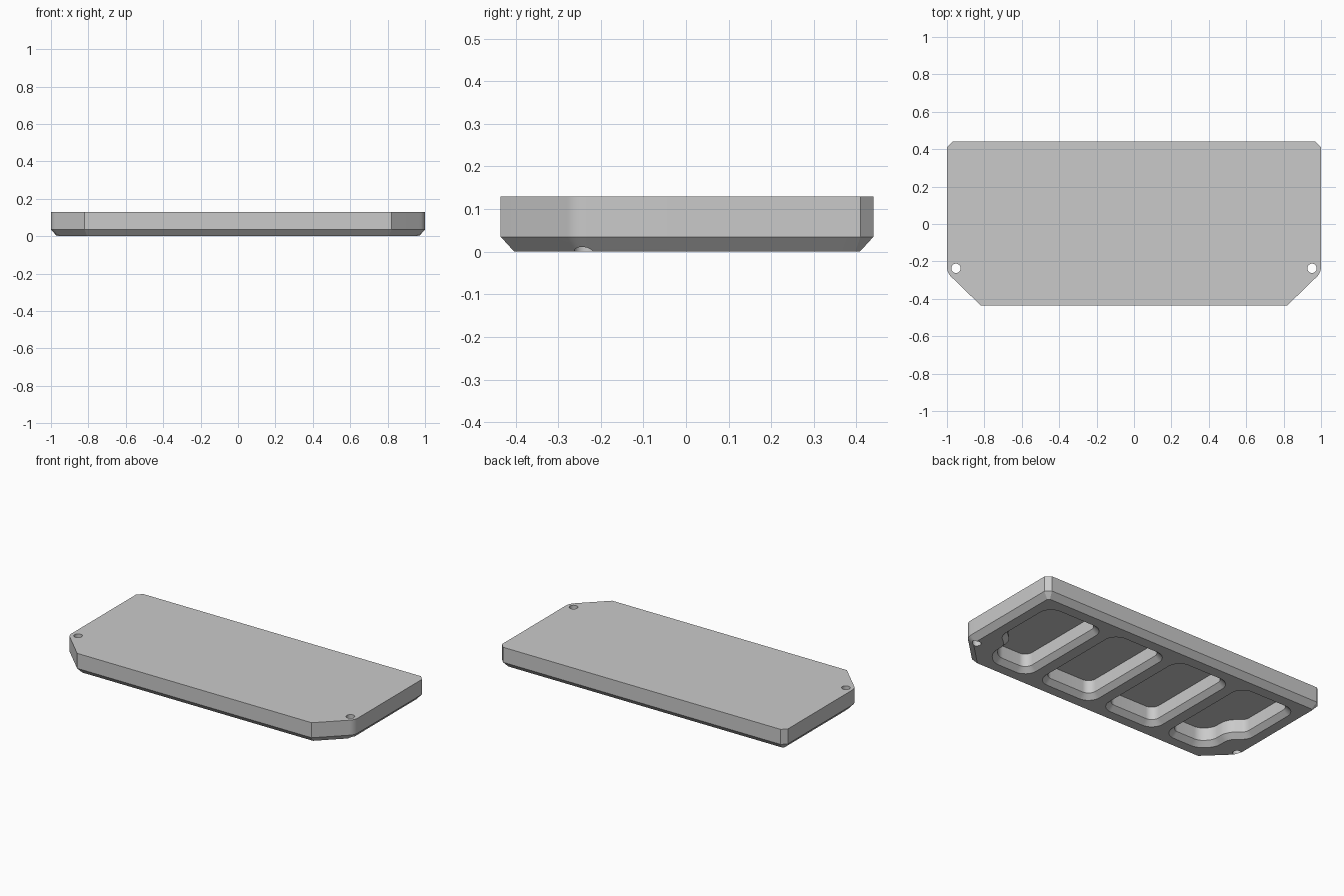
import bpy
import bmesh
import math
from mathutils import Vector

cube = bpy.data.objects.get("Cube")
if cube:
    bpy.data.objects.remove(cube, do_unlink=True)

HEIGHT = 0.13
BEVEL = 0.032
FLOOR_Z = 0.11


def rounded(corners, steps=8):
    """Counter-clockwise outline; each corner is (x, y, trim length of its fillet)."""
    out = []
    for i, (x, y, trim) in enumerate(corners):
        p = Vector((x, y))
        a = (Vector(corners[i - 1][:2]) - p).normalized()
        b = (Vector(corners[(i + 1) % len(corners)][:2]) - p).normalized()
        if not trim:
            out.append(p)
            continue
        centre = p + (a + b) * trim / (1 + a.dot(b))
        start, end = p + a * trim - centre, p + b * trim - centre
        for k in range(steps + 1):
            spoke = start.lerp(end, k / steps).normalized()
            out.append(centre + spoke * start.length)
    return out


def inset(outline, dist):
    """Move every edge of the outline inwards by dist."""
    out = []
    for i, p in enumerate(outline):
        e = (p - outline[i - 1]).normalized()
        f = (outline[(i + 1) % len(outline)] - p).normalized()
        n, m = Vector((-e.y, e.x)), Vector((-f.y, f.x))
        out.append(p + (n + m) * dist / (1 + n.dot(m)))
    return out


def loft(name, outline, levels):
    """Solid from stacked insets of one outline; levels are (inset, z)."""
    bm = bmesh.new()
    rings = [[bm.verts.new((p.x, p.y, z)) for p in inset(outline, d)] for d, z in levels]
    for low, high in zip(rings, rings[1:]):
        for i in range(len(low)):
            bm.faces.new((low[i - 1], low[i], high[i], high[i - 1]))
    bm.faces.new(rings[0][::-1])
    bm.faces.new(rings[-1])
    bmesh.ops.recalc_face_normals(bm, faces=bm.faces)
    mesh = bpy.data.meshes.new(name)
    bm.to_mesh(mesh)
    bm.free()
    obj = bpy.data.objects.new(name, mesh)
    bpy.context.collection.objects.link(obj)
    return obj


def mirrored(corners):
    return [(-x, y, t) for x, y, t in reversed(corners)]


# Plate with clipped corners and a bevelled underside
half = [(0.82, -0.435, 0), (1, -0.26, 0.03), (1, 0.41, 0), (0.97, 0.44, 0)]
plate = loft("base_plate", rounded(half + mirrored(half)),
             [(BEVEL, 0), (0, 0.035), (0, HEIGHT)])

# Pockets in the underside: plain inner ones, outer ones stepped around the holes
R = 0.08
inner = [(0.035, -0.34, R), (0.428, -0.34, R), (0.428, 0.34, R), (0.035, 0.34, R)]
outer = [(0.498, -0.34, R), (0.75, -0.34, 0.05), (0.82, -0.26, 0.04),
         (0.82, -0.15, 0.04), (0.905, -0.08, 0.04), (0.905, 0.34, R), (0.498, 0.34, R)]
pocket_levels = [(-0.01, -0.01), (0.03, 0.03), (0.03, FLOOR_Z)]
cutters = []
for shape in (inner, outer):
    for corners in (shape, mirrored(shape)):
        cutters.append(loft("pocket_cutter", rounded(corners), pocket_levels))

# Through holes near the front corners
for side in (-1, 1):
    circle = [Vector((side * 0.952 + 0.025 * math.cos(a), -0.237 + 0.025 * math.sin(a)))
              for a in (math.tau * k / 32 for k in range(32))]
    cutters.append(loft("hole_cutter", circle, [(0, -0.1), (0, 0.3)]))

bpy.context.view_layer.objects.active = plate
for cutter in cutters:
    cutter.hide_render = True
    mod = plate.modifiers.new("cut", "BOOLEAN")
    mod.operation = "DIFFERENCE"
    mod.solver = "EXACT"
    mod.object = cutter
    bpy.ops.object.modifier_apply(modifier=mod.name)
    bpy.data.objects.remove(cutter, do_unlink=True)

# Single grey finish
grey = bpy.data.materials.new("plain_grey")
grey.use_nodes = True
colour = (0.59, 0.59, 0.59, 1)
grey.diffuse_color = colour
grey.node_tree.nodes["Principled BSDF"].inputs["Base Color"].default_value = colour
plate.data.materials.clear()
plate.data.materials.append(grey)

# Smooth the fillets and holes, keep the bevels crisp
bpy.ops.object.select_all(action="DESELECT")
plate.select_set(True)
bpy.ops.object.shade_smooth_by_angle(angle=math.radians(25))
